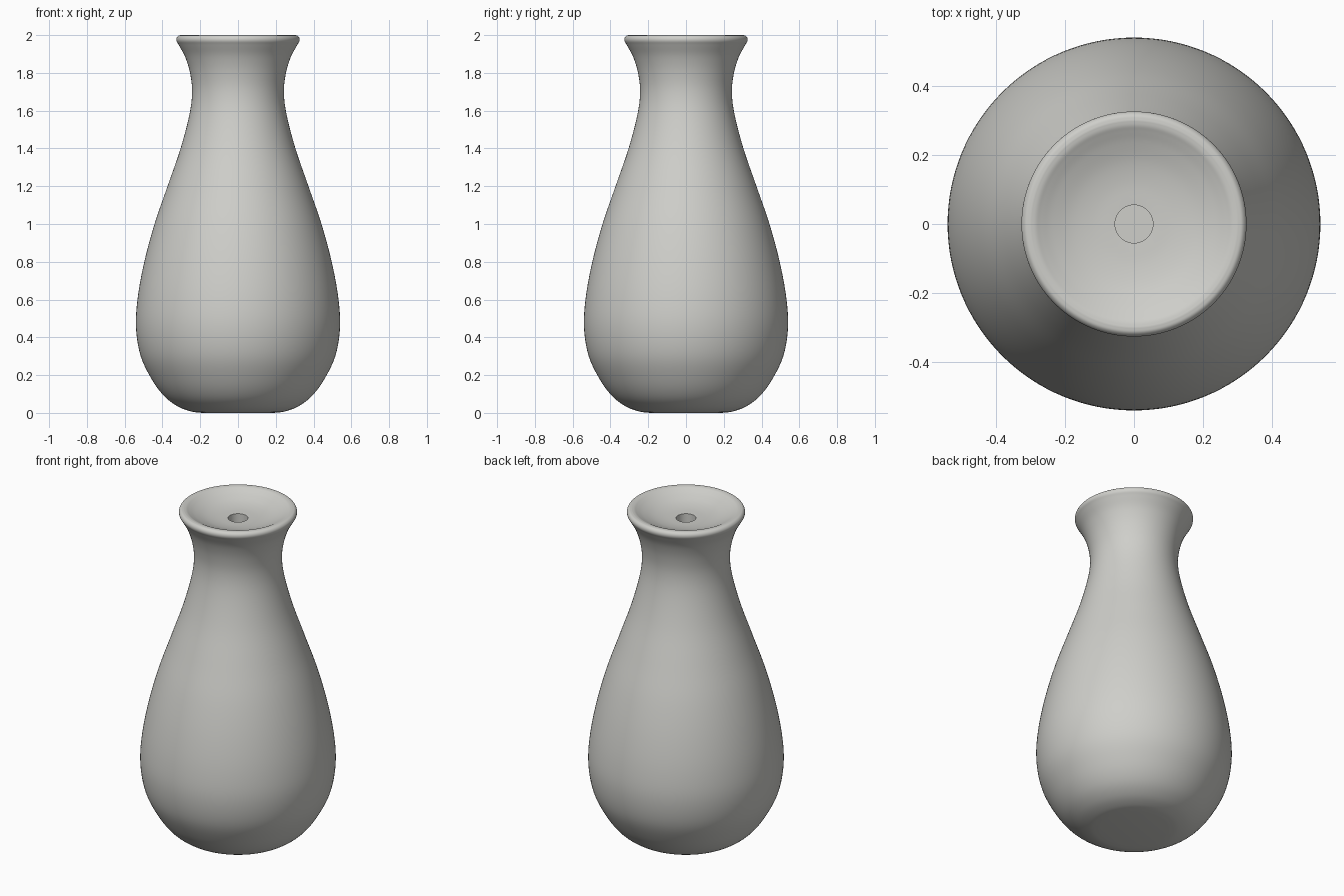
import bpy, bmesh, math
from mathutils import Vector

if "Cube" in bpy.data.objects:
    bpy.data.objects.remove(bpy.data.objects["Cube"])

SEGMENTS = 128


def smooth_path(points, steps=5):
    """Catmull-Rom curve through (radius, height) points."""
    p = [Vector(q) for q in points]
    p = [2 * p[0] - p[1]] + p + [2 * p[-1] - p[-2]]
    out = []
    for i in range(1, len(p) - 2):
        a, b, c, d = p[i - 1:i + 3]
        for s in range(steps):
            t = s / steps
            out.append(0.5 * (2 * b + (c - a) * t + (2 * a - 5 * b + 4 * c - d) * t ** 2
                              + (3 * b - a - 3 * c + d) * t ** 3))
    return out + [p[-2]]


def lathe(name, profile, material):
    """Revolve a profile around z; both ends close on the axis."""
    bm = bmesh.new()
    rings = []
    for r, z in profile:
        if r < 1e-5:
            rings.append([bm.verts.new((0, 0, z))])
        else:
            rings.append([bm.verts.new((r * math.cos(a), r * math.sin(a), z))
                          for a in (2 * math.pi * k / SEGMENTS for k in range(SEGMENTS))])
    for lo, hi in zip(rings, rings[1:]):
        for k in range(SEGMENTS):
            n = (k + 1) % SEGMENTS
            if len(lo) == 1:
                bm.faces.new((lo[0], hi[n], hi[k]))
            elif len(hi) == 1:
                bm.faces.new((lo[k], lo[n], hi[0]))
            else:
                bm.faces.new((lo[k], lo[n], hi[n], hi[k]))
    bmesh.ops.recalc_face_normals(bm, faces=bm.faces)
    mesh = bpy.data.meshes.new(name)
    bm.to_mesh(mesh)
    bm.free()
    obj = bpy.data.objects.new(name, mesh)
    bpy.context.collection.objects.link(obj)
    mesh.materials.append(material)
    bpy.context.view_layer.objects.active = obj
    obj.select_set(True)
    bpy.ops.object.shade_smooth_by_angle(angle=math.radians(35))
    return obj


clay = bpy.data.materials.new("pale grey clay")
clay.diffuse_color = (0.62, 0.62, 0.59, 1)
clay.use_nodes = True
clay.node_tree.nodes["Principled BSDF"].inputs["Base Color"].default_value = clay.diffuse_color

# Outer wall: flat foot, round belly, slim neck, flared rounded lip
wall = smooth_path([
    (0.19, 0.0), (0.25, 0.008), (0.32, 0.035), (0.39, 0.088), (0.455, 0.175),
    (0.515, 0.30), (0.54, 0.45), (0.531, 0.61), (0.496, 0.80), (0.442, 1.0),
    (0.373, 1.2), (0.304, 1.4), (0.257, 1.58), (0.243, 1.70), (0.254, 1.80),
    (0.280, 1.885), (0.312, 1.945), (0.325, 1.968), (0.325, 1.985),
    (0.315, 1.997), (0.30, 2.0)])

# Shallow dish inside the lip, flattening toward the stem hole
dish = smooth_path([
    (0.30, 2.0), (0.285, 1.997), (0.268, 1.989), (0.235, 1.974),
    (0.18, 1.955), (0.12, 1.944), (0.055, 1.94)])

# Narrow stem hole with a flat floor
hole = [(0.055, 1.6), (0.055, 1.0), (0.055, 0.3), (0.0, 0.3)]

lathe("vase", [(0.0, 0.0)] + wall + dish[1:] + hole, clay)
